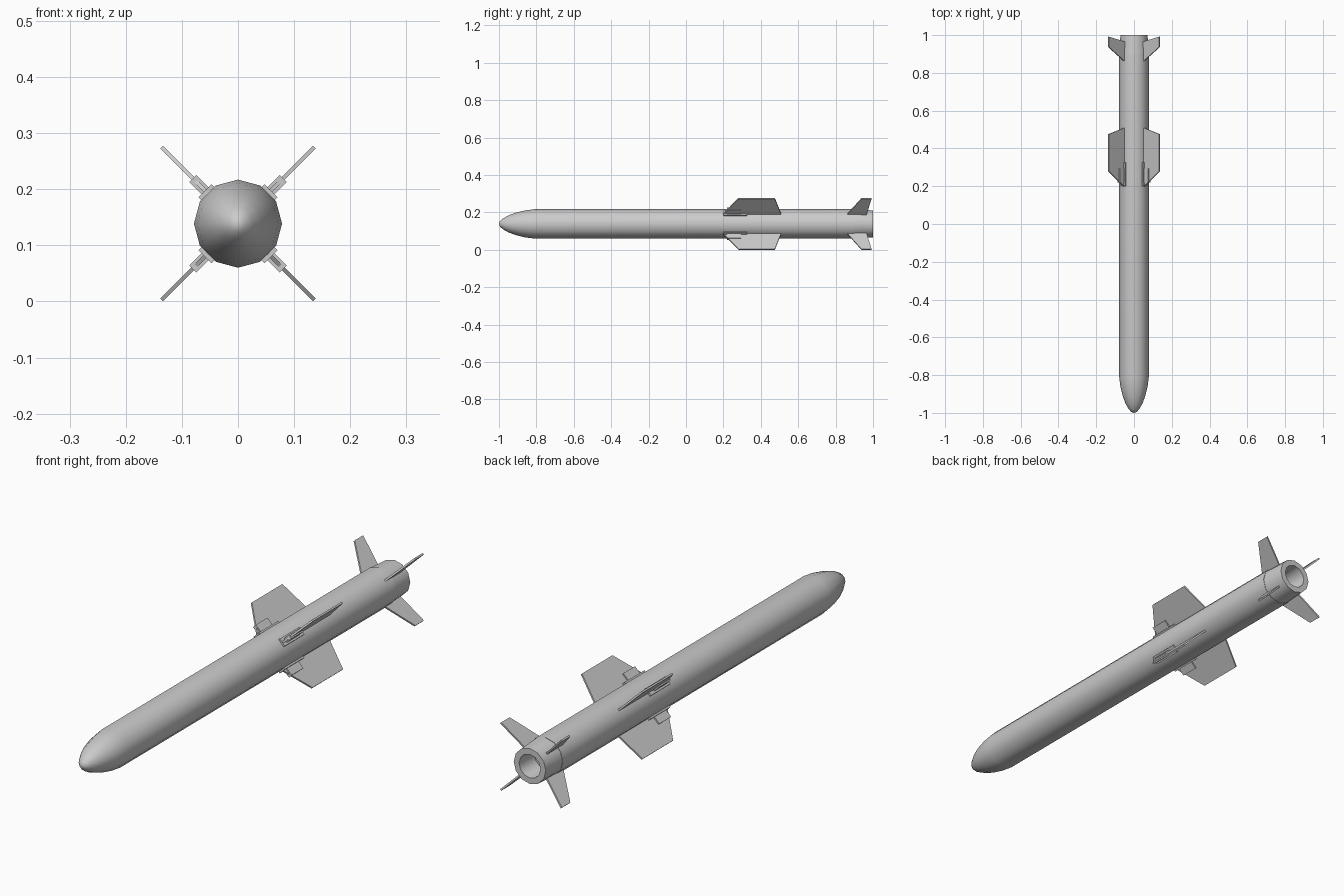
import bpy, bmesh, math
from mathutils import Vector

if "Cube" in bpy.data.objects:
    bpy.data.objects.remove(bpy.data.objects["Cube"])

SIDES = 12
R_TIP, HALF_T = 0.1925, 0.0035
CZ = (R_TIP + HALF_T) * math.sqrt(0.5)   # axis height, lowest fin corner on z = 0


def finish(name, bm, smooth=False):
    bmesh.ops.recalc_face_normals(bm, faces=bm.faces)
    me = bpy.data.meshes.new(name)
    bm.to_mesh(me)
    bm.free()
    ob = bpy.data.objects.new(name, me)
    bpy.context.collection.objects.link(ob)
    if smooth:
        bpy.ops.object.select_all(action='DESELECT')
        ob.select_set(True)
        bpy.context.view_layer.objects.active = ob
        bpy.ops.object.shade_smooth_by_angle(angle=math.radians(40))
    return ob


def lathe(name, profile):
    """Revolve (y, radius) points around the long axis."""
    bm = bmesh.new()
    vs = [bm.verts.new((0, y, CZ + r)) for y, r in profile]
    es = [bm.edges.new(p) for p in zip(vs, vs[1:])]
    bmesh.ops.spin(bm, geom=vs + es, cent=(0, 0, CZ), axis=(0, 1, 0),
                   angle=math.tau, steps=SIDES, use_duplicate=False)
    bmesh.ops.remove_doubles(bm, verts=bm.verts, dist=1e-4)
    return finish(name, bm, True)


def cross_plates(name, outline, half):
    """Four thin plates at 45 degrees; outline is (y, radial distance)."""
    for i in range(4):
        a = math.radians(45 + 90 * i)
        rad = Vector((math.cos(a), 0, math.sin(a)))
        tan = Vector((-math.sin(a), 0, math.cos(a)))
        bm = bmesh.new()
        vs = [bm.verts.new(rad * r + tan * -half + Vector((0, y, CZ)))
              for y, r in outline]
        f = bm.faces.new(vs)
        ext = bmesh.ops.extrude_face_region(bm, geom=[f], use_keep_orig=True)
        moved = [v for v in ext['geom'] if isinstance(v, bmesh.types.BMVert)]
        bmesh.ops.translate(bm, verts=moved, vec=tan * 2 * half)
        finish(f"{name}_{i + 1}", bm)


def block(y0, y1, r0, r1):
    return [(y0, r0), (y1, r0), (y1, r1), (y0, r1)]


# Body tube with rounded nose
lathe("body", [(-1, 0), (-0.995, 0.014), (-0.98, 0.028), (-0.95, 0.045),
               (-0.91, 0.060), (-0.86, 0.072), (-0.81, 0.0785),
               (0.9, 0.0785), (0.9, 0.06)])
# Tail section with hollow nozzle
lathe("tail_nozzle", [(0.9, 0.06), (0.9, 0.077), (1, 0.072),
                      (1, 0.048), (0.91, 0.042), (0.91, 0)])
# Mid wings and tail fins
cross_plates("wing", [(0.195, 0.07), (0.51, 0.07), (0.475, R_TIP), (0.28, R_TIP)], HALF_T)
cross_plates("tail_fin", [(0.86, 0.07), (0.965, 0.07), (0.992, R_TIP), (0.938, R_TIP)], HALF_T)
# Wing root mounts: wide base plate and narrower hinge block
cross_plates("wing_base", block(0.2, 0.325, 0.065, 0.083), 0.0165)
cross_plates("wing_hinge", block(0.22, 0.295, 0.075, 0.114), 0.009)
